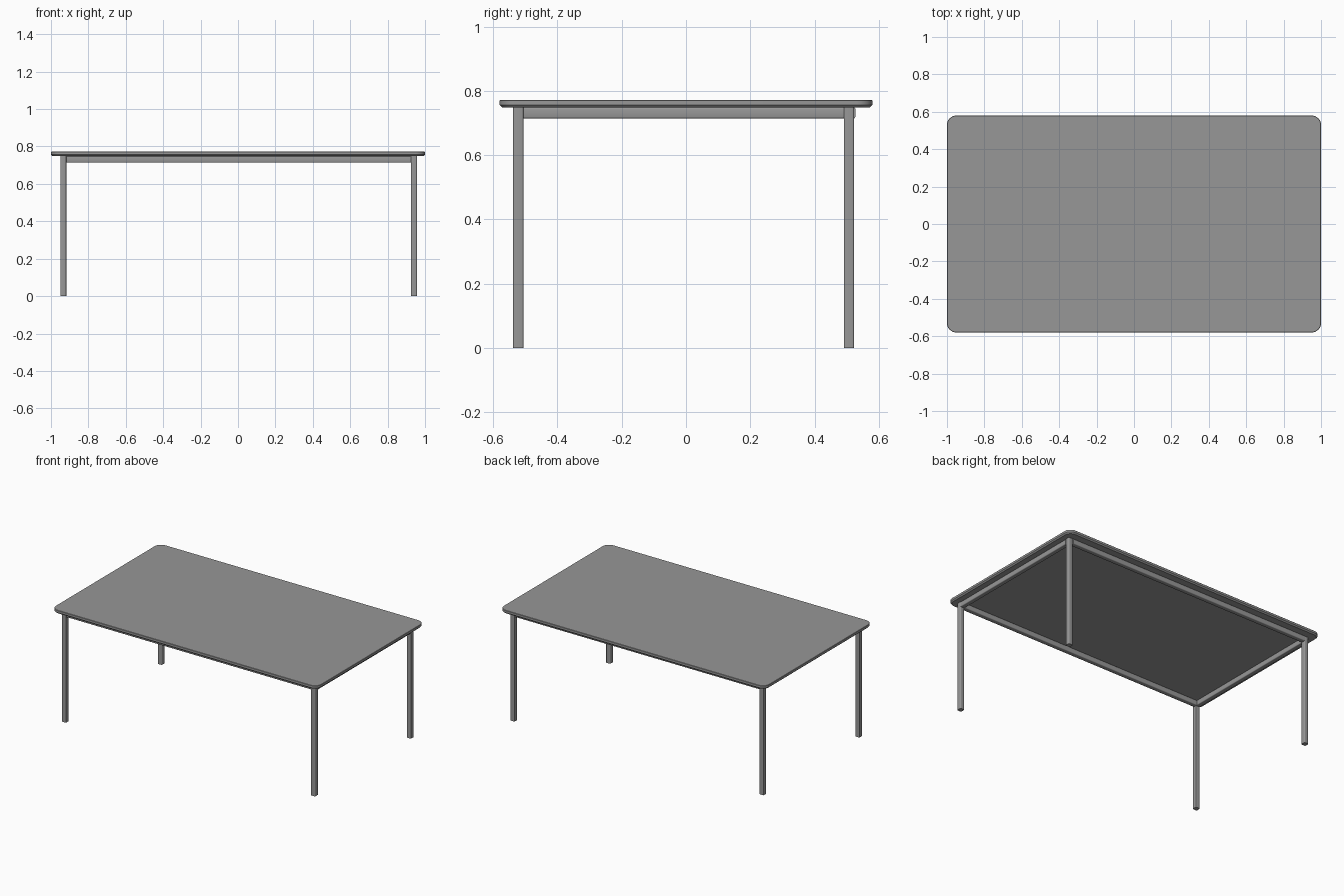
import bpy, bmesh

if "Cube" in bpy.data.objects:
    bpy.data.objects.remove(bpy.data.objects["Cube"])

grey = bpy.data.materials.new("dark_grey")
grey.diffuse_color = (0.31, 0.31, 0.31, 1)
grey.use_nodes = True
grey.node_tree.nodes["Principled BSDF"].inputs["Base Color"].default_value = grey.diffuse_color

def finish(name, bm, angle):
    bmesh.ops.recalc_face_normals(bm, faces=bm.faces)
    mesh = bpy.data.meshes.new(name)
    bm.to_mesh(mesh)
    bm.free()
    mesh.materials.append(grey)
    ob = bpy.data.objects.new(name, mesh)
    bpy.context.collection.objects.link(ob)
    bpy.context.view_layer.objects.active = ob
    ob.select_set(True)
    bpy.ops.object.shade_smooth_by_angle(angle=angle)
    ob.select_set(False)
    return ob

def bar(name, lo, hi, bevel=0.005):
    """Square bar between two corners, rounded along its length."""
    bm = bmesh.new()
    bmesh.ops.create_cube(bm, size=1)
    for v in bm.verts:
        v.co = [(a + b) / 2 + c * (b - a) for a, b, c in zip(lo, hi, v.co)]
    axis = max(range(3), key=lambda i: hi[i] - lo[i])
    edges = [e for e in bm.edges
             if abs((e.verts[0].co - e.verts[1].co)[axis]) > 1e-5]
    bmesh.ops.bevel(bm, geom=edges, offset=bevel, segments=3,
                    profile=0.5, affect='EDGES')
    return finish(name, bm, 0.6)

def level_edges(bm, z):
    return [e for e in bm.edges if all(abs(v.co.z - z) < 1e-4 for v in e.verts)]

# table top: rounded corners, fine upper rim, wider chamfer underneath
TOP, UNDER = 0.772, 0.748
bm = bmesh.new()
bmesh.ops.create_cube(bm, size=1)
for v in bm.verts:
    v.co = (v.co.x * 2, v.co.y * 1.16, (TOP + UNDER) / 2 + v.co.z * (TOP - UNDER))
corners = [e for e in bm.edges if abs(e.verts[0].co.z - e.verts[1].co.z) > 0.01]
bmesh.ops.bevel(bm, geom=corners, offset=0.05, segments=8, profile=0.5, affect='EDGES')
for z, size in ((TOP, 0.002), (UNDER, 0.008)):
    bmesh.ops.bevel(bm, geom=level_edges(bm, z), offset=size, segments=1, affect='EDGES')
finish("table_top", bm, 0.4)

# four legs
W = 0.016
XS = {"left": -0.934, "right": 0.941}
YS = {"front": -0.522, "back": 0.507}
for sx, x in XS.items():
    for sy, y in YS.items():
        bar(f"{sy}_{sx}_leg", (x - W, y - W, 0), (x + W, y + W, UNDER))

# rails under the top, joining the legs
for sy, y in {"front": -0.514, "back": 0.511}.items():
    bar(f"{sy}_rail", (XS["left"] + W, y - W, 0.714), (XS["right"] - W, y + W, UNDER))
for sx, x in XS.items():
    bar(f"{sx}_rail", (x - W, YS["front"] + W, 0.714), (x + W, YS["back"] - W, UNDER))
